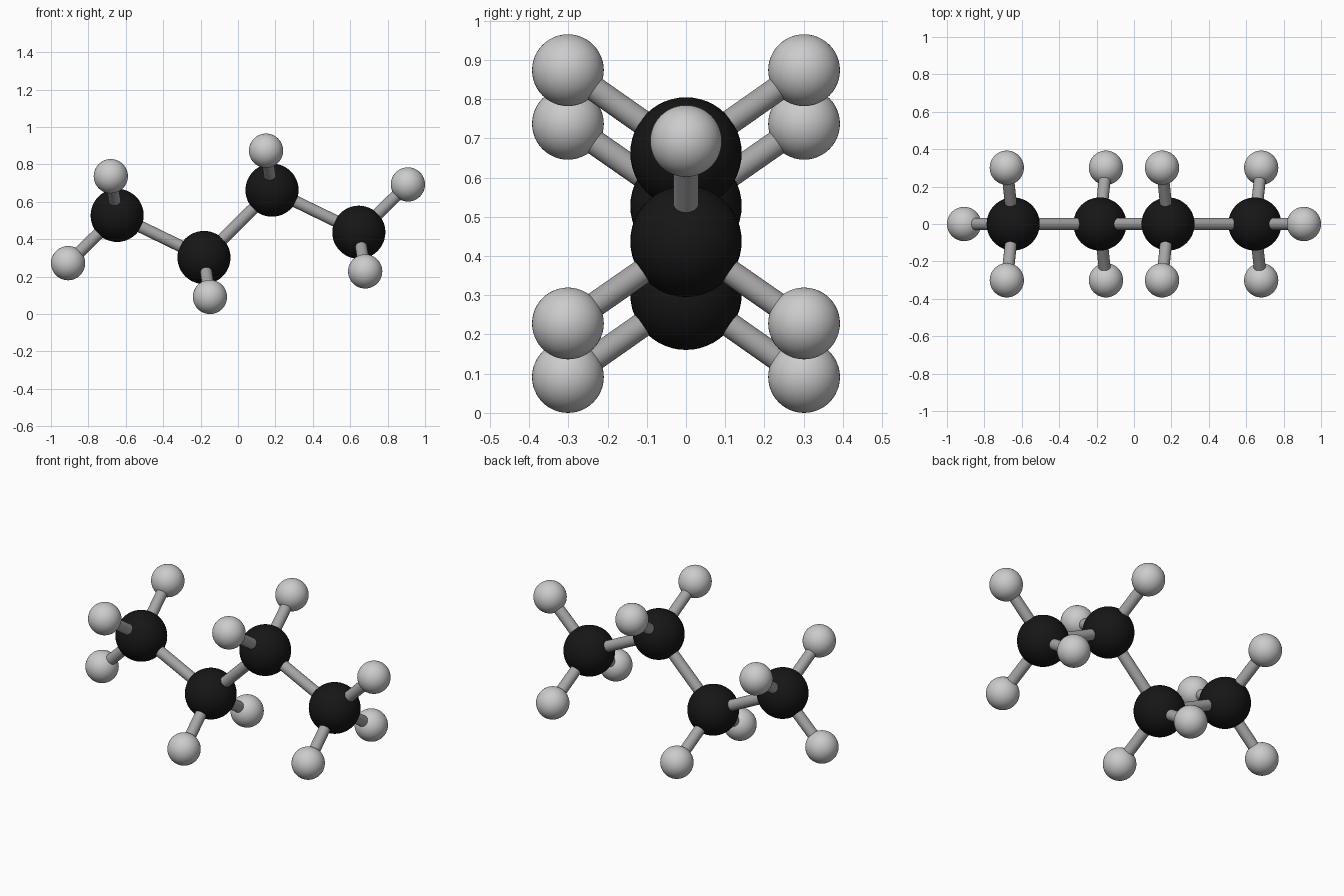
import bpy
from mathutils import Vector

if "Cube" in bpy.data.objects:
    bpy.data.objects.remove(bpy.data.objects["Cube"])

CARBON_R, HYDROGEN_R, BOND_R = 0.142, 0.0915, 0.032
MID_Z = 0.4825


def material(name, value):
    m = bpy.data.materials.new(name)
    m.diffuse_color = (value, value, value, 1)
    m.use_nodes = True
    m.node_tree.nodes["Principled BSDF"].inputs["Base Color"].default_value = m.diffuse_color
    return m


CARBON_MAT = material("carbon_black", 0.008)
HYDROGEN_MAT = material("hydrogen_grey", 0.75)
BOND_MAT = material("bond_grey", 0.38)


def finish(name, mat):
    ob = bpy.context.object
    ob.name = name
    ob.data.materials.append(mat)
    bpy.ops.object.shade_smooth_by_angle()


def atom(name, pos, radius, mat):
    bpy.ops.mesh.primitive_uv_sphere_add(segments=48, ring_count=24, radius=radius, location=pos)
    finish(name, mat)


# round stick between two atom centres
def bond(name, a, b):
    d = b - a
    bpy.ops.mesh.primitive_cylinder_add(
        vertices=32, radius=BOND_R, depth=d.length, location=(a + b) / 2,
        rotation=d.to_track_quat('Z', 'Y').to_euler())
    finish(name, BOND_MAT)


# half the chain, relative to the centre; the other half is turned 180 degrees about y
END = Vector((-0.646, 0, 0.045))
INNER = Vector((-0.182, 0, -0.180))
HYDROGENS = [
    (END, Vector((-0.9085, 0, -0.2105))),
    (END, Vector((-0.680, -0.301, 0.2545))),
    (END, Vector((-0.680, 0.301, 0.2545))),
    (INNER, Vector((-0.150, -0.301, -0.391))),
    (INNER, Vector((-0.150, 0.301, -0.391))),
]

for side, s in (("left", 1), ("right", -1)):
    def place(v):
        return Vector((s * v.x, v.y, s * v.z + MID_Z))

    # carbon atoms and the bond joining them
    atom(f"carbon_end_{side}", place(END), CARBON_R, CARBON_MAT)
    atom(f"carbon_inner_{side}", place(INNER), CARBON_R, CARBON_MAT)
    bond(f"carbon_bond_{side}", place(END), place(INNER))

    # hydrogen atoms with their bonds
    for i, (carbon, pos) in enumerate(HYDROGENS, 1):
        atom(f"hydrogen_{side}_{i}", place(pos), HYDROGEN_R, HYDROGEN_MAT)
        bond(f"hydrogen_bond_{side}_{i}", place(carbon), place(pos))

# central carbon bond
up = Vector((0, 0, MID_Z))
bond("carbon_bond_centre", up + INNER, up - INNER)
